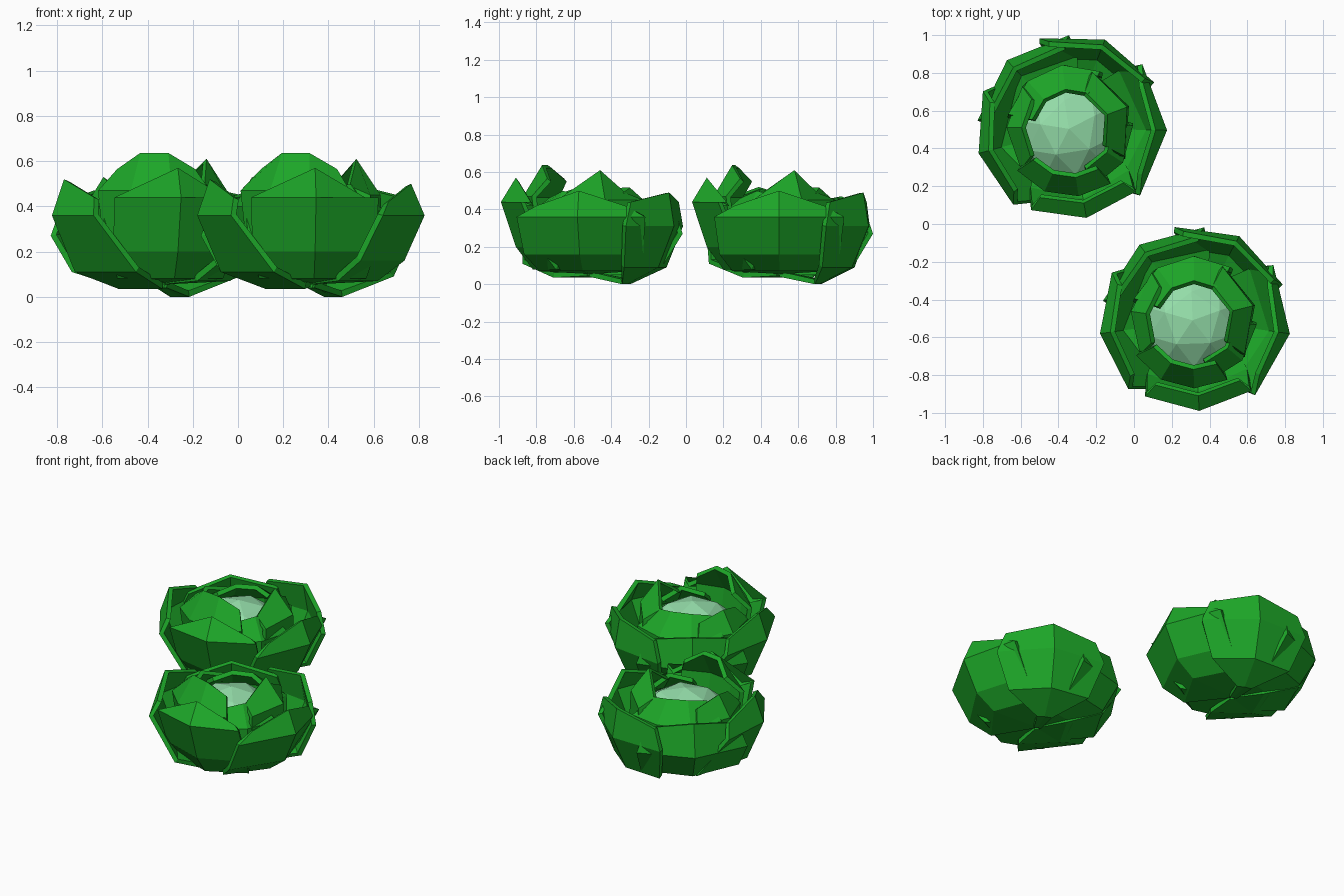
import bpy, bmesh, math
from mathutils import Matrix

if "Cube" in bpy.data.objects:
    bpy.data.objects.remove(bpy.data.objects["Cube"])


def material(name, color):
    m = bpy.data.materials.new(name)
    m.diffuse_color = (*color, 1)
    m.use_nodes = True
    m.node_tree.nodes["Principled BSDF"].inputs["Base Color"].default_value = m.diffuse_color
    return m


LEAF = material("leaf green", (0.012, 0.38, 0.021))
CORE = material("pale green", (0.30, 0.73, 0.40))

# Leaf: centre azimuth, rim droop, columns, rows of (radius, height, half angle) from base to tip
OUTER = {
    "outer_front_leaf": (-87, 0.13, 2, [(0.02, 0.06, 85), (0.31, 0.08, 50), (0.40, 0.20, 43),
                                        (0.48, 0.44, 36), (0.40, 0.57, 34)]),
    "outer_right_leaf": (-8, 0.08, 2, [(0.02, 0.055, 85), (0.30, 0.07, 58), (0.42, 0.16, 50),
                                       (0.51, 0.36, 43), (0.45, 0.50, 32)]),
    "outer_left_leaf": (-172, 0.08, 2, [(0.02, 0.045, 85), (0.20, 0.035, 75), (0.40, 0.11, 58),
                                        (0.505, 0.36, 38), (0.45, 0.52, 33)]),
    "outer_back_right_leaf": (62, 0.05, 2, [(0.02, 0.04, 85), (0.22, 0.0, 12), (0.41, 0.09, 36),
                                            (0.505, 0.31, 40), (0.475, 0.49, 35)]),
    "outer_back_left_leaf": (126, 0.05, 2, [(0.02, 0.05, 85), (0.22, 0.05, 55), (0.40, 0.11, 47),
                                            (0.495, 0.27, 42), (0.445, 0.47, 38)]),
}
INNER = {
    "inner_front_leaf": (-105, 0.08, 3, [(0.16, 0.09, 50), (0.33, 0.25, 45),
                                         (0.36, 0.47, 44), (0.26, 0.645, 42)]),
    "inner_right_leaf": (14, 0.12, 2, [(0.16, 0.09, 55), (0.33, 0.26, 50),
                                       (0.32, 0.45, 48), (0.21, 0.61, 48)]),
    "inner_left_leaf": (172, 0.05, 2, [(0.16, 0.09, 50), (0.34, 0.24, 45),
                                       (0.34, 0.40, 40), (0.26, 0.53, 36)]),
    "inner_back_leaf": (108, 0.03, 3, [(0.16, 0.09, 60), (0.34, 0.24, 55),
                                       (0.34, 0.40, 52), (0.21, 0.52, 52)]),
    "inner_corner_leaf": (-40, 0.04, 2, [(0.16, 0.09, 45), (0.33, 0.22, 38),
                                         (0.33, 0.38, 36), (0.23, 0.50, 36)]),
}


def finish(ob, mat, place):
    ob.data.materials.append(mat)
    ob.matrix_world = place


def leaf(name, spec, place):
    azimuth, droop, cols, rows = spec
    verts, faces = [], []
    n = cols + 1
    for i, (r, z, half) in enumerate(rows):
        drop = droop * (i == len(rows) - 1)
        for j in range(n):
            u = 2 * j / cols - 1
            a = math.radians(azimuth + half * u)
            verts.append((r * math.cos(a), r * math.sin(a), z - drop * u * u))
    for i in range(len(rows) - 1):
        for j in range(cols):
            k = i * n + j
            faces.append((k, k + 1, k + n + 1, k + n))
    me = bpy.data.meshes.new(name)
    me.from_pydata(verts, [], faces)
    ob = bpy.data.objects.new(name, me)
    bpy.context.collection.objects.link(ob)
    mod = ob.modifiers.new("thickness", 'SOLIDIFY')
    mod.thickness = 0.028
    mod.offset = -1
    finish(ob, LEAF, place)


def cabbage(x, y, turn):
    place = Matrix.Translation((x, y, 0)) @ Matrix.Rotation(math.radians(turn), 4, 'Z')
    # pale heart
    me = bpy.data.meshes.new("heart")
    bm = bmesh.new()
    bmesh.ops.create_icosphere(bm, subdivisions=2, radius=0.29,
                               matrix=Matrix.Translation((-0.01, 0, 0.28)) @ Matrix.Diagonal((1, 1, 0.78, 1))
                               @ Matrix.Rotation(math.radians(20), 4, 'Z'))
    bm.to_mesh(me)
    bm.free()
    ob = bpy.data.objects.new("heart", me)
    bpy.context.collection.objects.link(ob)
    finish(ob, CORE, place)
    # wrapped leaves
    for group in (INNER, OUTER):
        for name, spec in group.items():
            leaf(name, spec, place)


cabbage(0.32, -0.51, 0)
cabbage(-0.335, 0.505, 7)
